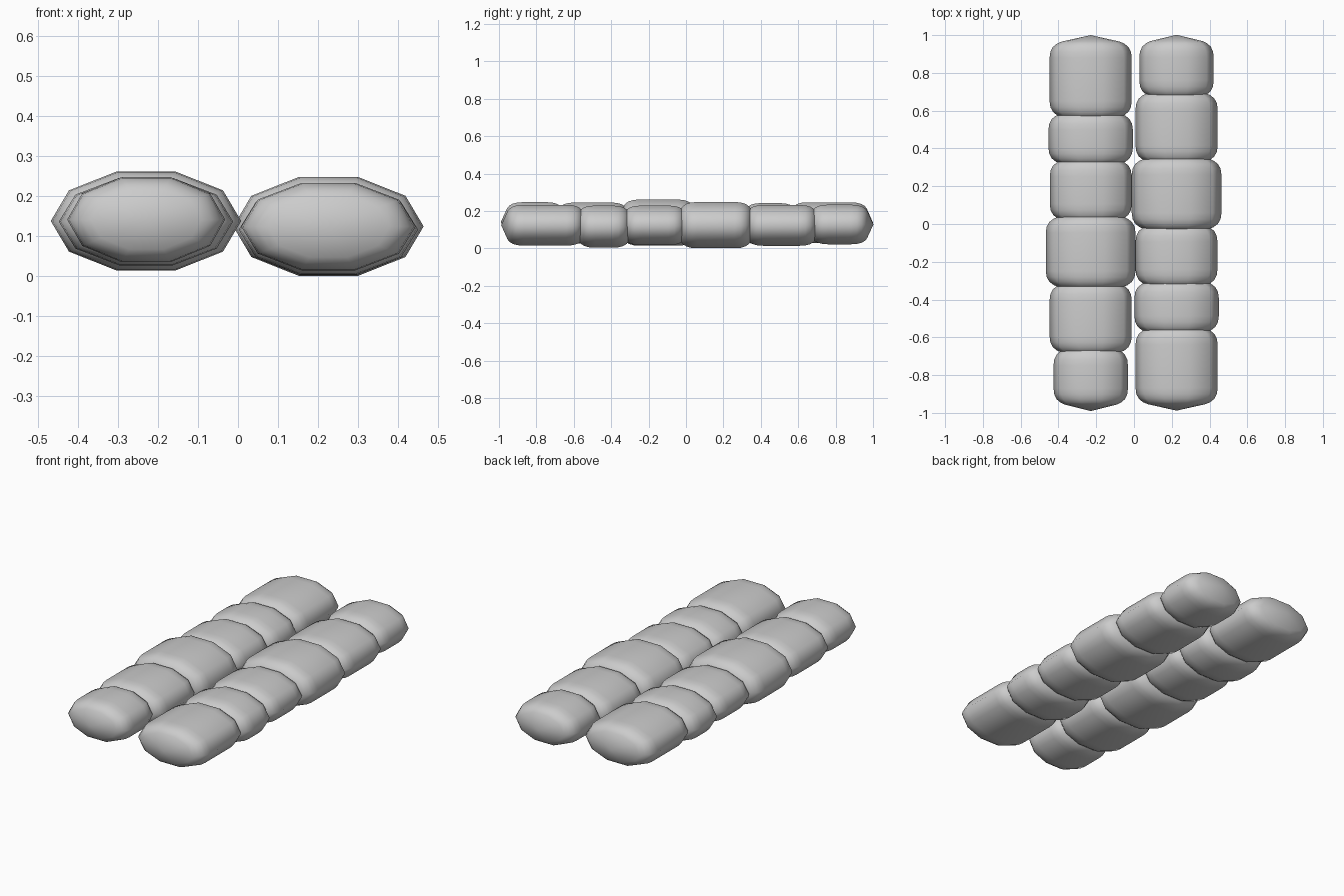
import bpy, bmesh
from math import sin, cos, pi

if "Cube" in bpy.data.objects:
    bpy.data.objects.remove(bpy.data.objects["Cube"])

SIDES = 10
# End rounding: (fraction of full section, distance in from the tip)
END = [(0.70, 0.034), (0.82, 0.045), (0.92, 0.063), (0.98, 0.088), (1.0, 0.12)]

# One row of stones: (y_min, y_max, x_min, x_max, z_min, z_max)
ROW = [
    (0.531, 1.000, -0.447, -0.012, 0.028, 0.246),
    (0.284, 0.619, -0.453, -0.006, 0.017, 0.242),
    (-0.014, 0.372, -0.446, -0.012, 0.030, 0.242),
    (-0.369, 0.074, -0.467, 0.008, 0.014, 0.261),
    (-0.715, -0.283, -0.447, -0.012, 0.027, 0.245),
    (-0.990, -0.629, -0.426, -0.032, 0.035, 0.247),
]


def stone(name, y0, y1, x0, x1, z0, z1):
    """Ten-sided pill lying along y with rounded, slightly pointed ends."""
    cx, cz = (x0 + x1) / 2, (z0 + z1) / 2
    rx, rz = (x1 - x0) / 2, (z1 - z0) / 2 / sin(0.4 * pi)
    rings = [(f, y0 + d) for f, d in END] + [(f, y1 - d) for f, d in reversed(END)]
    bm = bmesh.new()
    loops = [[bm.verts.new((cx + f * rx * cos(2 * pi * i / SIDES), y,
                            cz + f * rz * sin(2 * pi * i / SIDES)))
              for i in range(SIDES)] for f, y in rings]
    tips = [bm.verts.new((cx, y0, cz)), bm.verts.new((cx, y1, cz))]
    for i in range(SIDES):
        j = (i + 1) % SIDES
        for a, b in zip(loops, loops[1:]):
            bm.faces.new((a[i], a[j], b[j], b[i]))
        bm.faces.new((tips[0], loops[0][j], loops[0][i]))
        bm.faces.new((tips[1], loops[-1][i], loops[-1][j]))
    bmesh.ops.recalc_face_normals(bm, faces=bm.faces)
    for f in bm.faces:
        f.smooth = True
    me = bpy.data.meshes.new(name)
    bm.to_mesh(me)
    bm.free()
    ob = bpy.data.objects.new(name, me)
    bpy.context.collection.objects.link(ob)
    return ob


# Left row, and the right row as the same stones turned half way round
for n, dims in enumerate(ROW, 1):
    stone(f"left_stone_{n}", *dims)
    right = stone(f"right_stone_{n}", *dims)
    right.rotation_euler.z = pi
    right.location = (-0.004, 0.012, -0.0135)
